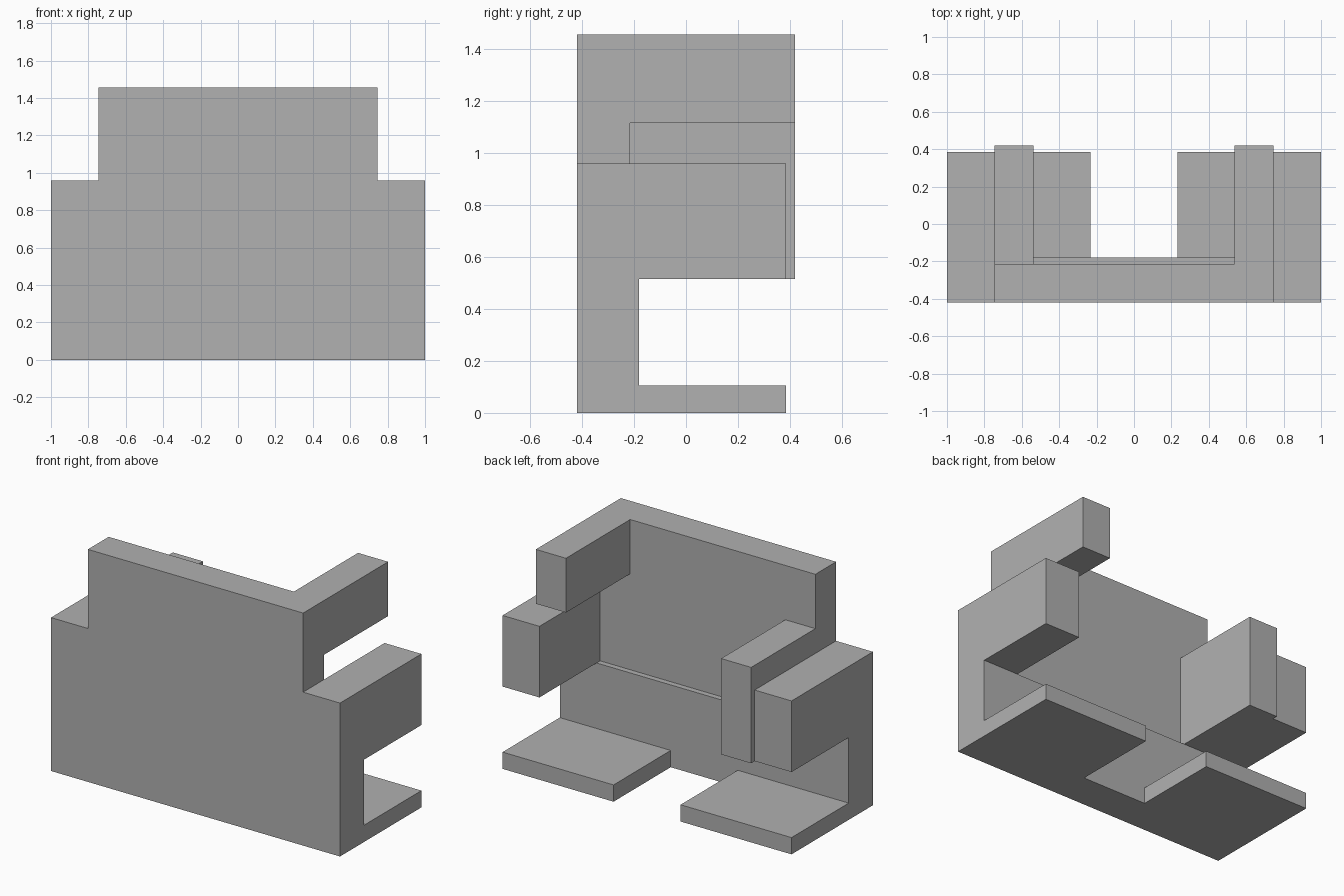
import bpy
import bmesh

cube = bpy.data.objects.get("Cube")
if cube:
    bpy.data.objects.remove(cube, do_unlink=True)

grey = bpy.data.materials.new("plain_grey")
grey.use_nodes = True
COLOR = (0.44, 0.44, 0.44, 1.0)
grey.diffuse_color = COLOR
grey.node_tree.nodes["Principled BSDF"].inputs["Base Color"].default_value = COLOR

# Shared levels
FRONT, WALL_BACK, LEDGE, ARM_END, RAIL_END = -0.42, -0.215, -0.18, 0.385, 0.42
FOOT_TOP, ARM_BASE, ARM_TOP, RAIL_BASE, TOP = 0.105, 0.515, 0.96, 1.115, 1.455
FOOT_IN, RAIL_IN, WALL_END, END = 0.232, 0.537, 0.745, 1.0


def prism(name, profile, x0, x1):
    """Extrude a side profile of (y, z) points from x0 to x1."""
    bm = bmesh.new()
    face = bm.faces.new([bm.verts.new((x0, y, z)) for y, z in profile])
    ext = bmesh.ops.extrude_face_region(bm, geom=[face])
    moved = [v for v in ext["geom"] if isinstance(v, bmesh.types.BMVert)]
    bmesh.ops.translate(bm, verts=moved, vec=(x1 - x0, 0, 0))
    bmesh.ops.recalc_face_normals(bm, faces=bm.faces)
    mesh = bpy.data.meshes.new(name)
    bm.to_mesh(mesh)
    bm.free()
    mesh.materials.append(grey)
    obj = bpy.data.objects.new(name, mesh)
    bpy.context.collection.objects.link(obj)
    return obj


def box(name, x0, x1, y0, y1, z0, z1):
    return prism(name, [(y0, z0), (y1, z0), (y1, z1), (y0, z1)], x0, x1)


# Tall front wall with a thin step on its inner side
prism("front_wall", [(FRONT, 0), (LEDGE, 0), (LEDGE, ARM_BASE),
                     (WALL_BACK, ARM_BASE), (WALL_BACK, TOP), (FRONT, TOP)],
      -WALL_END, WALL_END)

# C-shaped ends and flat feet, on both sides
bracket = [(FRONT, 0), (ARM_END, 0), (ARM_END, FOOT_TOP), (LEDGE, FOOT_TOP),
           (LEDGE, ARM_BASE), (ARM_END, ARM_BASE), (ARM_END, ARM_TOP), (FRONT, ARM_TOP)]
for side, s in (("left", 1), ("right", -1)):
    prism(side + "_end_bracket", bracket, s * WALL_END, s * END)
    box(side + "_foot", s * FOOT_IN, s * WALL_END, LEDGE, ARM_END, 0, FOOT_TOP)

# High rail on the left, low block on the right
box("left_upper_rail", RAIL_IN, WALL_END, WALL_BACK, RAIL_END, RAIL_BASE, TOP)
box("right_lower_block", -WALL_END, -RAIL_IN, WALL_BACK, RAIL_END, ARM_BASE, RAIL_BASE)
